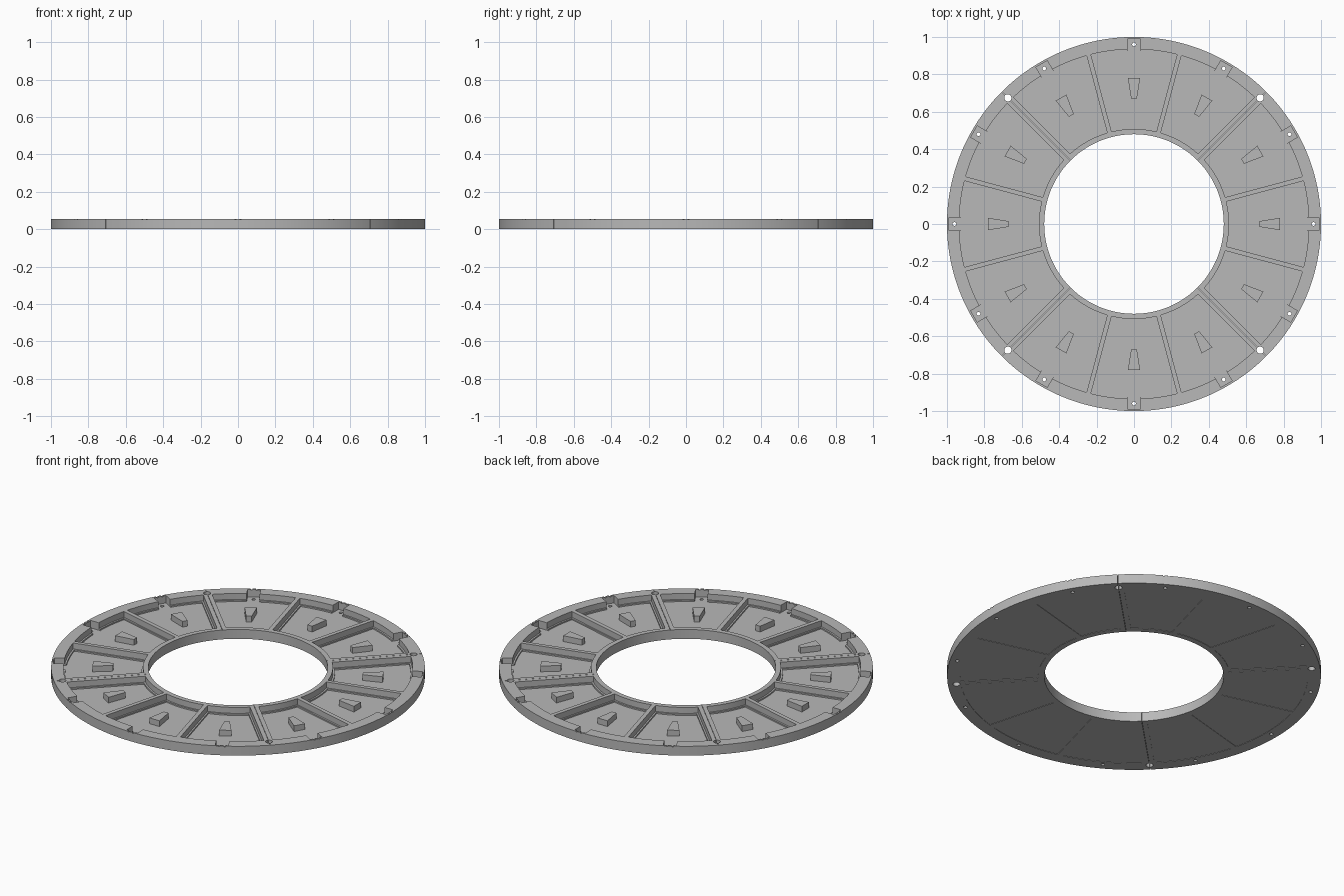
import bpy, bmesh
from math import radians, asin, sin, cos, pi

cube = bpy.data.objects.get("Cube")
if cube:
    bpy.data.objects.remove(cube, do_unlink=True)

grey = bpy.data.materials.new("plain grey")
grey.use_nodes = True
grey.diffuse_color = (0.48, 0.48, 0.48, 1)
grey.node_tree.nodes["Principled BSDF"].inputs["Base Color"].default_value = (0.48, 0.48, 0.48, 1)

HEIGHT, FLOOR, LEDGE = 0.055, 0.012, 0.02
OUTER, INNER = 1.0, 0.48


def prism(name, points, z0, z1):
    """Extrude a plan outline from z0 up to z1."""
    bm = bmesh.new()
    base = bm.faces.new([bm.verts.new((x, y, z0)) for x, y in points])
    top = bmesh.ops.extrude_face_region(bm, geom=[base])["geom"]
    bmesh.ops.translate(bm, vec=(0, 0, z1 - z0),
                        verts=[g for g in top if isinstance(g, bmesh.types.BMVert)])
    bmesh.ops.recalc_face_normals(bm, faces=bm.faces[:])
    mesh = bpy.data.meshes.new(name)
    bm.to_mesh(mesh)
    bm.free()
    mesh.materials.append(grey)
    obj = bpy.data.objects.new(name, mesh)
    bpy.context.collection.objects.link(obj)
    return obj


def sector(r0, r1, a0, a1, d0, d1, steps):
    """Ring sector whose straight sides are set in by d0 and d1."""
    points = []
    for r, order in ((r1, range(steps + 1)), (r0, range(steps, -1, -1))):
        start = radians(a0) + asin(d0 / r)
        end = radians(a1) - asin(d1 / r)
        for i in order:
            a = start + (end - start) * i / steps
            points.append((r * cos(a), r * sin(a)))
    return points


def radial(angle, outline):
    """Place (distance, sideways) points along a spoke direction."""
    c, s = cos(radians(angle)), sin(radians(angle))
    return [(r * c - t * s, r * s + t * c) for r, t in outline]


def circle(angle, dist, radius, n=24):
    return radial(angle, [(dist + radius * cos(2 * pi * i / n),
                           radius * sin(2 * pi * i / n)) for i in range(n)])


def box(r0, r1, t0, t1):
    return [(r0, t0), (r1, t0), (r1, t1), (r0, t1)]


# Quarter of the ring, with a hairline joint at each end
quarter = prism("ring_quarter_1", sector(INNER, OUTER, 45, 135, 0.0008, 0.0008, 48), 0, HEIGHT)
cutters = []


def cut(points, z0, z1):
    cutters.append(prism("cutter", points, z0, z1))


for angle in (60, 90, 120):
    a0, a1 = angle - 15, angle + 15
    d0 = 0.024 if a0 == 45 else 0.012
    d1 = 0.024 if a1 == 135 else 0.012
    # Pocket, with a narrow ledge around its floor
    cut(sector(0.508, 0.935, a0, a1, d0, d1, 16), LEDGE, 0.1)
    cut(sector(0.518, 0.925, a0, a1, d0 + 0.009, d1 + 0.009, 16), FLOOR, 0.1)
    # Shallow panel recess underneath
    cut(sector(0.513, 0.93, a0, a1, d0 + 0.004, d1 + 0.004, 16), -0.05, 0.002)
    # Rim notch, its screw hole and two nicks in the thin wall
    cut(radial(angle, box(0.92, 0.988, -0.035, 0.035)), FLOOR - 0.001, 0.1)
    cut(circle(angle, 0.96, 0.01), -0.05, 0.1)
    for side in (-0.014, 0.014):
        cut(radial(angle, box(0.98, 1.02, side - 0.005, side + 0.005)), 0.051, 0.1)

# Larger fixing holes on the joints
for angle in (45, 135):
    cut(circle(angle, 0.954, 0.019), -0.05, 0.1)

for cutter in cutters:
    mod = quarter.modifiers.new("cut", "BOOLEAN")
    mod.operation, mod.solver, mod.object = "DIFFERENCE", "EXACT", cutter
solid = bpy.data.meshes.new_from_object(quarter.evaluated_get(bpy.context.evaluated_depsgraph_get()))
quarter.modifiers.clear()
quarter.data = solid
for cutter in cutters:
    bpy.data.objects.remove(cutter, do_unlink=True)

bpy.ops.object.select_all(action="DESELECT")
quarter.select_set(True)
bpy.context.view_layer.objects.active = quarter
bpy.ops.object.shade_smooth_by_angle(angle=radians(30))

# Remaining quarters
for i in range(1, 4):
    copy = bpy.data.objects.new("ring_quarter_%d" % (i + 1), solid)
    copy.rotation_euler.z = i * pi / 2
    bpy.context.collection.objects.link(copy)

# Tapered block standing in each pocket
for i in range(12):
    outline = [(0.67, -0.015), (0.78, -0.033), (0.78, 0.033), (0.67, 0.015)]
    prism("pocket_block_%d" % (i + 1), radial(i * 30, outline), FLOOR - 0.002, 0.046)
